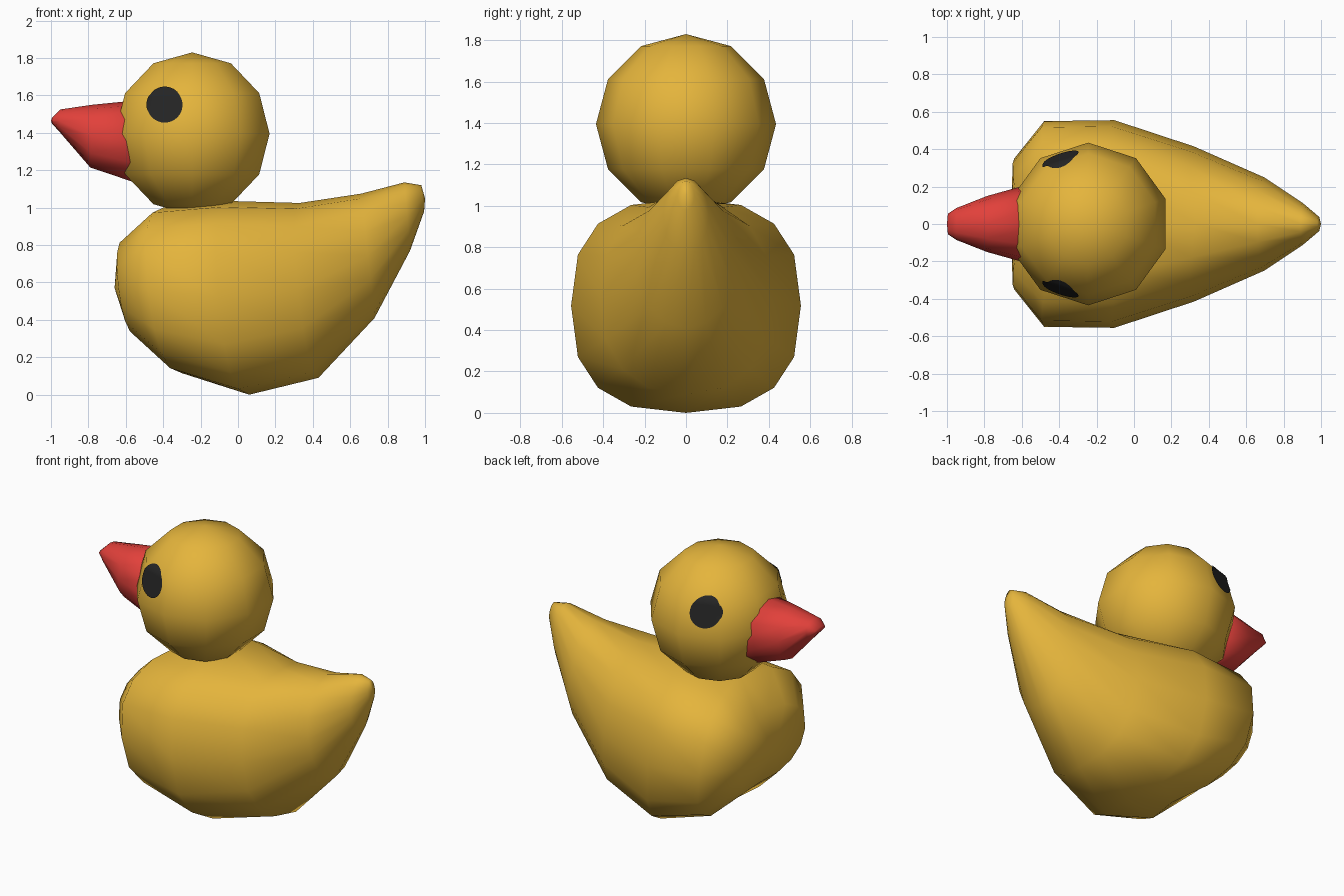
import bpy, bmesh
from math import sin, cos, pi
from mathutils import Vector
from mathutils.bvhtree import BVHTree

cube = bpy.data.objects.get("Cube")
if cube:
    bpy.data.objects.remove(cube, do_unlink=True)


def material(name, rgb):
    m = bpy.data.materials.new(name)
    m.use_nodes = True
    m.diffuse_color = (*rgb, 1)
    m.node_tree.nodes["Principled BSDF"].inputs["Base Color"].default_value = (*rgb, 1)
    return m


yellow = material("warm_yellow", (0.78, 0.46, 0.045))
red = material("beak_red", (0.76, 0.052, 0.043))
black = material("eye_black", (0.018, 0.018, 0.018))


def finish(name, bm, mat, recalc=True):
    if recalc:
        bmesh.ops.recalc_face_normals(bm, faces=bm.faces)
    for f in bm.faces:
        f.smooth = True
    me = bpy.data.meshes.new(name)
    bm.to_mesh(me)
    bm.free()
    me.materials.append(mat)
    ob = bpy.data.objects.new(name, me)
    bpy.context.collection.objects.link(ob)
    return ob


def spow(v, p):
    return (abs(v) ** p) * (1 if v >= 0 else -1)


def loft(name, sections, start, end, segs, mat):
    """Sections: top x, top z, bottom x, bottom z, half width, side bow, roundness."""
    bm = bmesh.new()
    rings = []
    for xt, zt, xb, zb, hw, bow, power in sections:
        ring = []
        for i in range(segs):
            a = 2 * pi * i / segs
            c, s = spow(cos(a), 2 / power), spow(sin(a), 2 / power)
            x = (xt + xb) / 2 + (xt - xb) / 2 * s + bow * abs(c)
            z = (zt + zb) / 2 + (zt - zb) / 2 * s
            ring.append(bm.verts.new((x, hw * c, z)))
        rings.append(ring)
    for r0, r1 in zip(rings, rings[1:]):
        for i in range(segs):
            j = (i + 1) % segs
            bm.faces.new((r0[i], r0[j], r1[j], r1[i]))
    # Close both ends with fans
    for ring, tip in ((rings[0], start), (rings[-1], end)):
        v = bm.verts.new(tip)
        for i in range(segs):
            bm.faces.new((ring[i], ring[(i + 1) % segs], v))
    return finish(name, bm, mat)


# Body sweeping from a full breast up to a pointed tail
loft("body", [
    (-0.61, 0.83, -0.55, 0.32, 0.35, -0.06, 2.2),
    (-0.40, 1.00, -0.30, 0.115, 0.55, -0.13, 2.5),
    (-0.03, 1.035, 0.06, 0.0, 0.555, -0.12, 2.6),
    (0.33, 1.025, 0.43, 0.09, 0.415, -0.06, 2.3),
    (0.66, 1.075, 0.73, 0.41, 0.25, 0, 2),
    (0.89, 1.135, 0.92, 0.77, 0.11, 0, 2),
    (0.98, 1.12, 0.995, 0.98, 0.04, 0, 2),
], (-0.66, 0, 0.57), (1.0, 0, 1.05), 16, yellow)

# Head
head = bmesh.new()
bmesh.ops.create_uvsphere(head, u_segments=10, v_segments=6, radius=0.435)
bmesh.ops.translate(head, verts=head.verts, vec=(-0.245, 0, 1.395))
surface = BVHTree.FromBMesh(head)
finish("head", head, yellow)

# Beak
loft("beak", [
    (-0.48, 1.58, -0.48, 1.11, 0.235, 0, 2.2),
    (-0.78, 1.55, -0.79, 1.215, 0.15, 0, 2.2),
    (-0.95, 1.525, -0.95, 1.40, 0.085, 0, 2.2),
    (-0.995, 1.48, -0.995, 1.45, 0.055, 0, 2),
], (-0.45, 0, 1.35), (-1.0, 0, 1.465), 12, red)

# Eyes: thin round patches laid over the head surface
for name, side in (("left_eye", 1), ("right_eye", -1)):
    bm = bmesh.new()
    bmesh.ops.create_grid(bm, x_segments=12, y_segments=12, size=1)
    for v in bm.verts:
        # Map the square grid to a disc, then drop it on the head
        u, w = v.co.x, v.co.y
        dx, dz = u * (1 - w * w / 2) ** 0.5, w * (1 - u * u / 2) ** 0.5
        ray = Vector((-0.39 + 0.095 * dx, side, 1.548 + 0.095 * dz))
        hit, normal, _, _ = surface.ray_cast(ray, Vector((0, -side, 0)))
        v.co = hit + normal * 0.006
    bm.normal_update()
    for f in bm.faces:
        if f.normal.y * side < 0:
            f.normal_flip()
    finish(name, bm, black, recalc=False)
